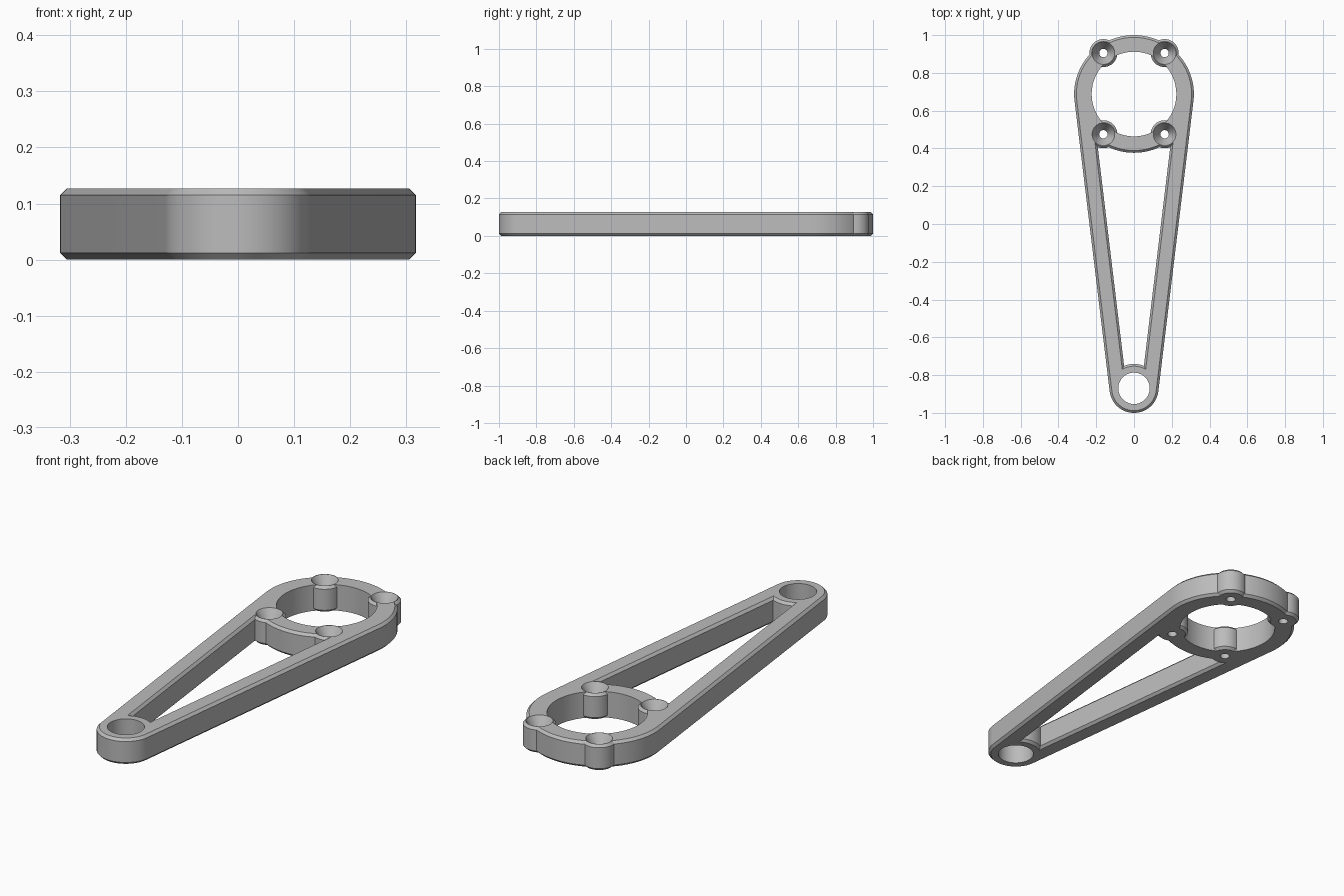
import bpy, bmesh
from math import cos, sin, tau, radians

if "Cube" in bpy.data.objects:
    bpy.data.objects.remove(bpy.data.objects["Cube"])

T, C = 0.127, 0.012              # thickness and edge chamfer
BIG_Y, SMALL_Y = 0.688, -0.87    # centres of the two ends
SEG = 96

grey = bpy.data.materials.new("plain grey")
grey.use_nodes = True
colour = (0.5, 0.5, 0.5, 1)
grey.diffuse_color = colour
grey.node_tree.nodes["Principled BSDF"].inputs["Base Color"].default_value = colour


def circle(x, y, rx, ry=None, n=SEG):
    ry = ry or rx
    return [(x + rx * cos(tau * i / n), y + ry * sin(tau * i / n)) for i in range(n)]


def loft(name, layers):
    """Closed solid through (outline, z) layers with equal point counts."""
    bm = bmesh.new()
    rings = [[bm.verts.new((x, y, z)) for x, y in pts] for pts, z in layers]
    n = len(rings[0])
    for a, b in zip(rings, rings[1:]):
        for i in range(n):
            j = (i + 1) % n
            bm.faces.new((a[i], a[j], b[j], b[i]))
    bm.faces.new(rings[0][::-1])
    bm.faces.new(rings[-1])
    bmesh.ops.recalc_face_normals(bm, faces=bm.faces)
    mesh = bpy.data.meshes.new(name)
    bm.to_mesh(mesh)
    bm.free()
    ob = bpy.data.objects.new(name, mesh)
    bpy.context.collection.objects.link(ob)
    mesh.materials.append(grey)
    return ob


def chamfered(name, outline):
    """Slab whose outline(inset) shrinks by the chamfer at top and bottom."""
    return loft(name, [(outline(C), 0), (outline(0), C),
                       (outline(0), T - C), (outline(C), T)])


def combine(target, tool, operation):
    mod = target.modifiers.new("join", "BOOLEAN")
    mod.operation, mod.solver, mod.object = operation, "EXACT", tool
    bpy.context.view_layer.objects.active = target
    bpy.ops.object.modifier_apply(modifier=mod.name)
    bpy.data.objects.remove(tool)


def body_outline(inset):
    # big rounded end on the upper half, small one on the lower, joined by tangents
    big = circle(0, BIG_Y, 0.317 - inset, 0.312 - inset)
    small = circle(0, SMALL_Y, 0.13 - inset)
    k = 2                        # points past the half circle, near the tangents
    top = [big[i % SEG] for i in range(-k, SEG // 2 + k + 1)]
    bottom = [small[i] for i in range(SEG // 2 + k, SEG - k + 1)]
    return top + bottom


def window_outline(flare):
    lo, hi = 0.038 + flare, 0.215 + flare
    return [(-lo, SMALL_Y), (lo, SMALL_Y), (hi, 0.6), (-hi, 0.6)]


# Tapered body with the long window between the two bars
arm = chamfered("mounting_arm", body_outline)
E = 0.01
window = loft("window_cutter", [
    (window_outline(C + E), -E), (window_outline(0), C),
    (window_outline(0), T - C), (window_outline(C + E), T + E)])
combine(arm, window, "DIFFERENCE")

# Rounded ends that close the window
combine(arm, chamfered("large_ring", lambda d: circle(0, BIG_Y, 0.315 - d, 0.311 - d)), "UNION")
combine(arm, chamfered("small_ring", lambda d: circle(0, SMALL_Y, 0.1295 - d)), "UNION")

# Through holes
for y, r in ((BIG_Y, 0.224), (SMALL_Y, 0.083)):
    combine(arm, loft("hole_cutter", [(circle(0, y, r), -0.1), (circle(0, y, r), 0.3)]), "DIFFERENCE")

# Four screw bosses with countersunk holes
spots = [(sx * 0.162, BIG_Y + 0.002 + sy * 0.215) for sx in (-1, 1) for sy in (-1, 1)]
for x, y in spots:
    combine(arm, chamfered("screw_boss", lambda d: circle(x, y, 0.074 - d, n=48)), "UNION")
for x, y in spots:
    profile = ((0.022, -0.1), (0.022, T - 0.065), (0.06, T), (0.066, T + E))
    combine(arm, loft("countersink_cutter", [(circle(x, y, r, n=48), z) for r, z in profile]), "DIFFERENCE")

# Smooth round walls, crisp chamfers
bpy.ops.object.select_all(action="DESELECT")
arm.select_set(True)
bpy.context.view_layer.objects.active = arm
bpy.ops.object.shade_smooth_by_angle(angle=radians(25))
